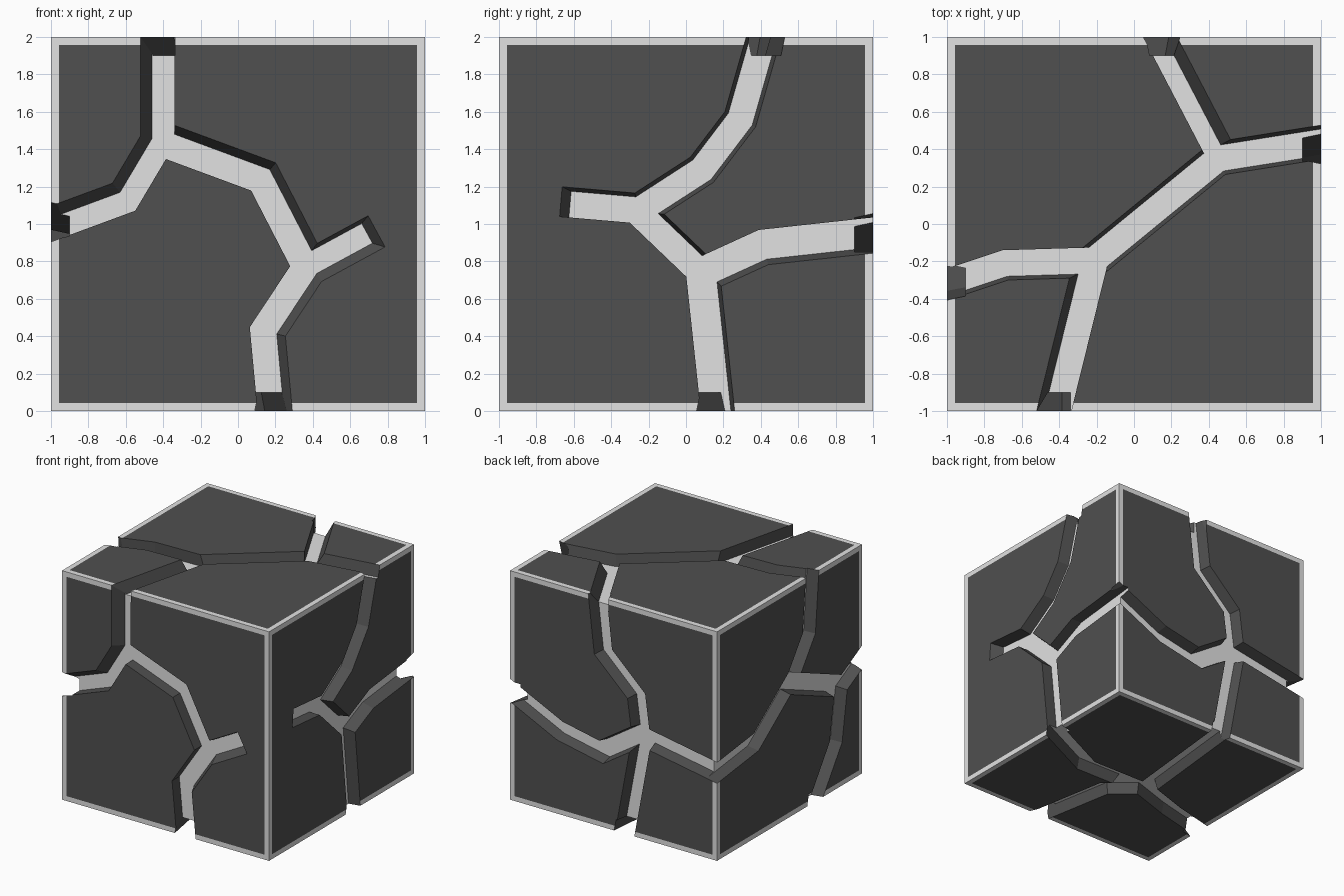
import bpy
import bmesh
from mathutils import Matrix, Vector

if "Cube" in bpy.data.objects:
    bpy.data.objects.remove(bpy.data.objects["Cube"])

DEPTH = 0.1     # how deep the cracks go
BORDER = 0.06   # pale trim along the block edges
DARK, PALE = 0, 1


def material(name, value):
    mat = bpy.data.materials.new(name)
    mat.use_nodes = True
    color = (value, value, value, 1)
    mat.diffuse_color = color
    mat.node_tree.nodes["Principled BSDF"].inputs["Base Color"].default_value = color
    return mat


materials = [material("dark stone", 0.08), material("pale grey", 0.76)]


def make_object(name, bm):
    mesh = bpy.data.meshes.new(name)
    bm.to_mesh(mesh)
    bm.free()
    for mat in materials:
        mesh.materials.append(mat)
    obj = bpy.data.objects.new(name, mesh)
    bpy.context.collection.objects.link(obj)
    return obj


# Each side maps (u, v, height above that side) to a point in space
SIDES = {
    "front": lambda u, v, h: (u, -1 - h, v),
    "back": lambda u, v, h: (u, 1 + h, v),
    "left": lambda u, v, h: (1 + h, u, v),
    "right": lambda u, v, h: (-1 - h, u, v),
    "top": lambda u, v, h: (u, v, 2 + h),
    "bottom": lambda u, v, h: (u, v, -h),
}


def outlines(path, half, lean_left, lean_right):
    """Floor and opening outlines of a crack that follows a path."""
    pts = [Vector(p) for p in path]
    steps = [(b - a).normalized() for a, b in zip(pts, pts[1:])]
    floor, lip = [[], []], [[], []]
    for p, before, after in zip(pts, steps[:1] + steps, steps + steps[-1:]):
        along = (before + after).normalized()
        across = Vector((-along.y, along.x)) / along.dot(after)
        tip = along * DEPTH / 2 if p is pts[-1] else Vector((0, 0))
        for side, sign, lean in ((0, 1, lean_left), (1, -1, lean_right)):
            floor[side].append(p + across * sign * half)
            lip[side].append(p + across * sign * (half + lean) + tip)
    return [ring[0] + ring[1][::-1] for ring in (floor, lip)]


def carve(side, path, half=0.07, lean_left=0.02, lean_right=0.02):
    """Cut one crack branch, with a pale floor and dark walls, into the block."""
    floor, lip = outlines(path, half, lean_left, lean_right)
    place = SIDES[side]
    bm = bmesh.new()
    rings = [[bm.verts.new(place(p.x, p.y, h)) for p in ring]
             for ring, h in ((floor, -DEPTH), (lip, 0), (lip, DEPTH))]
    bm.faces.new(rings[0]).material_index = PALE
    bm.faces.new(rings[2])
    for low, high in zip(rings, rings[1:]):
        for i in range(len(low)):
            bm.faces.new((low[i - 1], low[i], high[i], high[i - 1]))
    bmesh.ops.recalc_face_normals(bm, faces=bm.faces)
    cutter = make_object("crack_cutter", bm)

    cut = block.modifiers.new("crack", "BOOLEAN")
    cut.operation = "DIFFERENCE"
    cut.solver = "EXACT"
    cut.object = cutter
    bpy.ops.object.modifier_apply(modifier=cut.name)
    bpy.data.objects.remove(cutter)


# Block with an inset dark panel on every side
bm = bmesh.new()
bmesh.ops.create_cube(bm, size=2, matrix=Matrix.Translation((0, 0, 1)))
rim = bmesh.ops.inset_individual(bm, faces=bm.faces[:], thickness=BORDER)
for face in rim["faces"]:
    face.material_index = PALE
block = make_object("cracked_block", bm)
bpy.context.view_layer.objects.active = block

# Front cracks: upper corner arm, long central arm, short spur
carve("front", [(-1.05, .95), (-.59, 1.12), (-.4, 1.44), (-.4, 2.05)],
      half=.06, lean_left=.06, lean_right=0)
carve("front", [(-.38, 1.42), (.12, 1.235), (.36, .77), (.135, .43), (.18, -.05)],
      lean_left=.045, lean_right=0)
carve("front", [(.34, .76), (.69, .95)], half=.06, lean_right=.05)

# Left side cracks: rising arm, blunt spur, back arm, lower arm
carve("left", [(-.24, 1.08), (.085, 1.29), (.29, 1.56), (.43, 2.05)])
carve("left", [(.08, .74), (-.27, 1.075), (-.62, 1.105)], lean_left=0)
carve("left", [(.06, .73), (.41, .89), (1.05, .96)],
      half=.08, lean_left=0, lean_right=.03)
carve("left", [(.08, .74), (.165, -.05)], half=.08, lean_right=0)

# Top cracks: four arms from two forks
carve("top", [(-.2, -.195), (-.69, -.21), (-1.05, -.33)], lean_right=0)
carve("top", [(-.24, -.215), (.45, .35), (1.05, .445)])
carve("top", [(.44, .36), (.08, 1.05)], half=.05, lean_left=0, lean_right=.06)
carve("top", [(-.21, -.2), (-.42, -1.05)], lean_left=0, lean_right=.04)

# Back cracks: long vertical arm and two side arms
carve("back", [(.16, 2.05), (.1, 1.53), (-.22, 1.23), (-.27, .86), (-.1, -.05)])
carve("back", [(-.26, .9), (.12, .65), (.52, .73), (1.05, .98)])
carve("back", [(-.24, .9), (-1.05, .76)])

# Right side cracks: long rising arm with a lower fork
carve("right", [(1.05, .76), (.46, .83), (-.05, 1.2), (-.27, 1.5), (-.32, 2.05)])
carve("right", [(-.02, 1.16), (-.72, .87), (-1.05, 1.04)])
carve("right", [(-.72, .9), (-.64, .41), (-.32, -.05)])

# Bottom cracks: one crossing arm and two branches
carve("bottom", [(1.05, .18), (.42, -.12), (-.2, -.11), (-.6, -.24), (-1.05, -.35)])
carve("bottom", [(-.2, -.1), (.06, -.32), (.19, -1.05)])
carve("bottom", [(-.21, -.12), (-.09, 1.05)])
